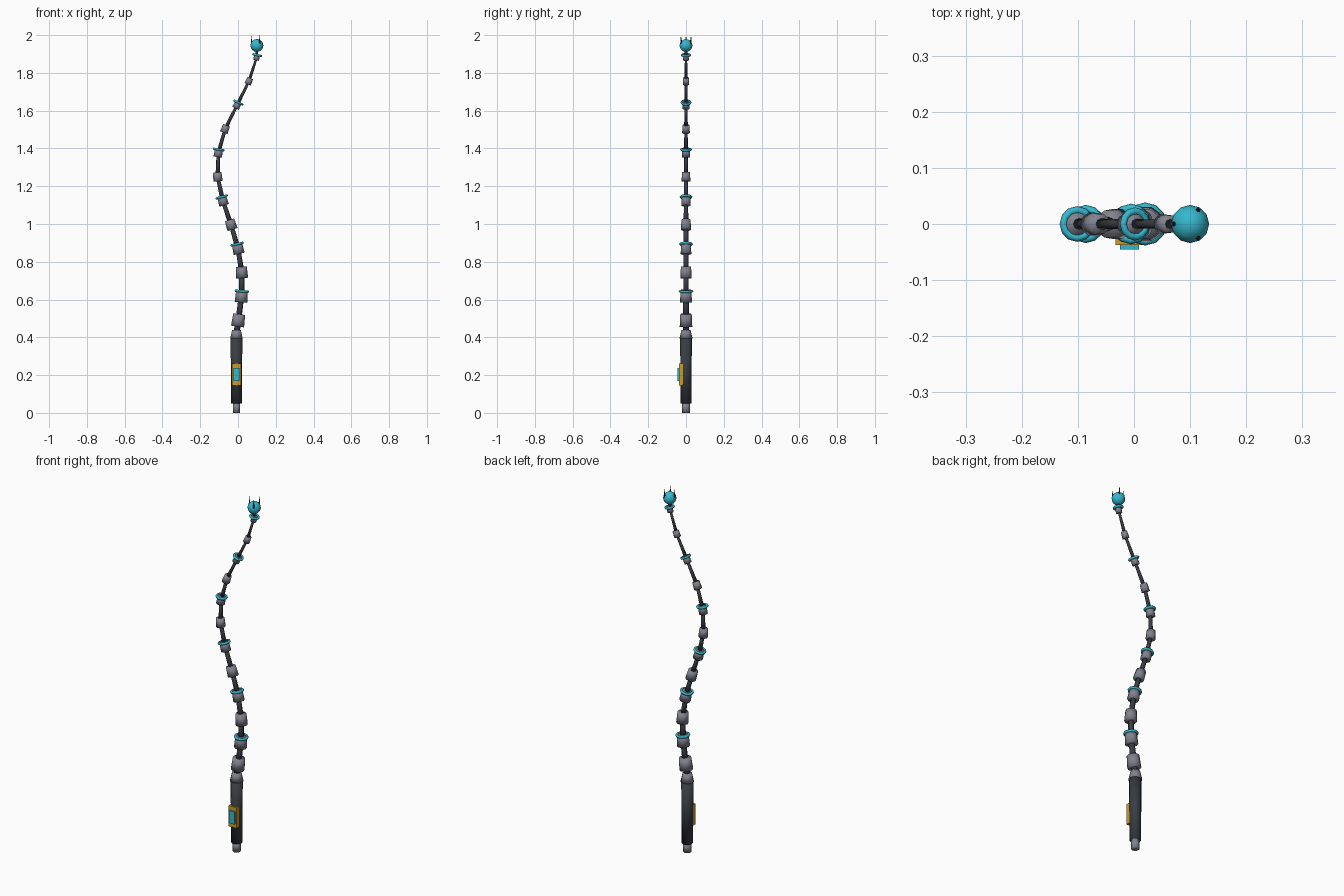
import bpy, math
from mathutils import Vector

if "Cube" in bpy.data.objects:
    bpy.data.objects.remove(bpy.data.objects["Cube"])


def material(name, rgb):
    m = bpy.data.materials.new(name)
    m.diffuse_color = (*rgb, 1)
    m.use_nodes = True
    m.node_tree.nodes["Principled BSDF"].inputs["Base Color"].default_value = m.diffuse_color
    return m


DARK = material("dark grip", (0.04, 0.045, 0.052))
STEEL = material("grey steel", (0.22, 0.225, 0.27))
CYAN = material("cyan glow", (0.035, 0.48, 0.62))
GOLD = material("gold", (0.62, 0.33, 0.02))


def finish(name, mat, smooth=True):
    o = bpy.context.object
    o.name = name
    o.data.materials.append(mat)
    for p in o.data.polygons:
        p.use_smooth = smooth
    return o


def turn(direction):
    return direction.to_track_quat('Z', 'Y').to_euler()


def rod(name, a, b, r1, r2, mat, sides=10):
    """Tapered rod from point a to point b."""
    a, b = Vector(a), Vector(b)
    bpy.ops.mesh.primitive_cone_add(vertices=sides, radius1=r1, radius2=r2, depth=(b - a).length,
                                    location=(a + b) / 2, rotation=turn(b - a))
    return finish(name, mat)


def block(name, centre, size, mat):
    bpy.ops.mesh.primitive_cube_add(size=1, location=centre)
    o = finish(name, mat, False)
    o.scale = size
    return o


# Handle, pommel, collar
HX = -0.008
rod("pommel", (HX, 0, 0), (HX, 0, 0.05), 0.022, 0.022, STEEL, 6)
rod("handle", (HX, 0, 0.05), (HX, 0, 0.40), 0.029, 0.031, DARK, 12)
rod("collar", (HX, 0, 0.393), (HX, 0, 0.44), 0.035, 0.024, STEEL, 10)

# Switch plate and button on the front
block("switch_plate", (HX, -0.023, 0.203), (0.05, 0.028, 0.115), GOLD)
block("switch_button", (HX, -0.039, 0.203), (0.034, 0.012, 0.07), CYAN)

# Wavy whip: links, steel segments, ring on every second segment
xs = [0.002, 0.018, 0.02, 0.0, -0.037, -0.08, -0.108, -0.104, -0.068, -0.005, 0.058, 0.099]
pts = [Vector((x, 0, 0.49 + i * 0.1266)) for i, x in enumerate(xs)]
path = [Vector((HX, 0, 0.42))] + pts + [Vector((0.101, 0, 1.95))]
n = len(pts)
for i, p in enumerate(pts):
    t = i / (n - 1)
    tangent = (path[i + 2] - path[i]).normalized()
    r = 0.035 - 0.019 * t
    h = 0.033 - 0.017 * t
    rod(f"segment_{i}", p - tangent * h, p + tangent * h, r, r * 0.9, STEEL)
    rod(f"link_{i}", path[i], p, 0.0165 - 0.008 * t, 0.015 - 0.009 * t, DARK, 8)
    if i % 2:
        bpy.ops.mesh.primitive_torus_add(major_segments=12, minor_segments=6,
                                         major_radius=0.032 - 0.011 * t, minor_radius=0.0075 - 0.001 * t,
                                         location=p + tangent * (h - 0.004), rotation=turn(tangent))
        finish(f"ring_{i}", CYAN)

# Tip neck, orb and three claws
tip = Vector((0.1, 0, 1.945))
rod("tip_neck", pts[-1], tip, 0.008, 0.007, DARK, 8)
bpy.ops.mesh.primitive_uv_sphere_add(segments=12, ring_count=8, radius=0.034, location=tip)
finish("tip_orb", CYAN)
for k in range(3):
    a = math.radians(60 + 120 * k)
    out = Vector((math.cos(a), math.sin(a), 0))
    rod(f"claw_{k}", tip + out * 0.028 + Vector((0, 0, 0.01)), tip + out * 0.031 + Vector((0, 0, 0.055)),
        0.005, 0.0005, DARK, 5)
